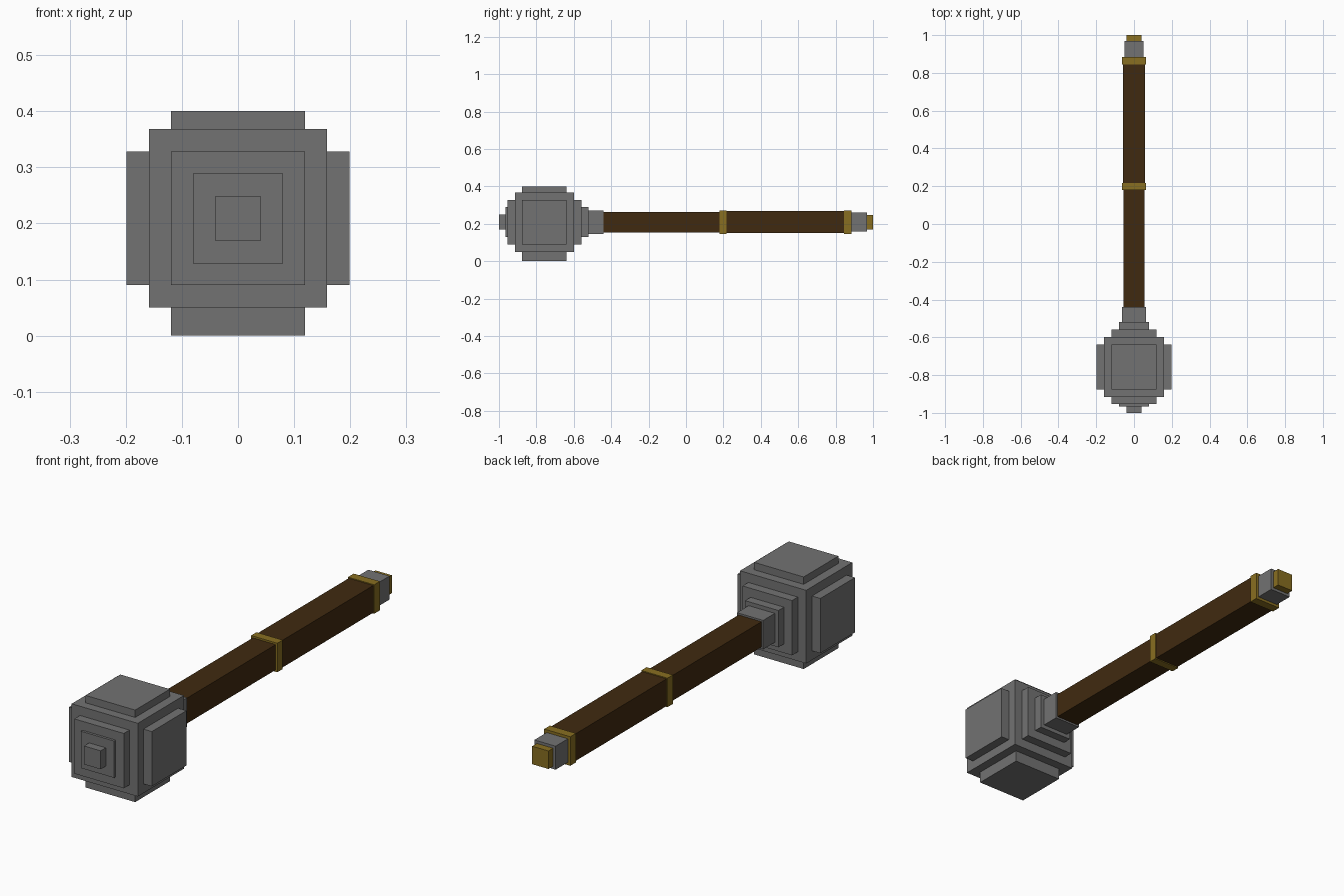
import bpy
from mathutils import Matrix, Vector
import bmesh

if "Cube" in bpy.data.objects:
    bpy.data.objects.remove(bpy.data.objects["Cube"])

AXIS_Z = 0.209  # height of the shaft axis


def material(name, rgb):
    m = bpy.data.materials.new(name)
    m.diffuse_color = (*rgb, 1)
    m.use_nodes = True
    m.node_tree.nodes["Principled BSDF"].inputs["Base Color"].default_value = m.diffuse_color
    return m


iron = material("iron grey", (0.17, 0.17, 0.17))
wood = material("dark brown wood", (0.051, 0.023, 0.005))
brass = material("dull brass", (0.246, 0.156, 0.015))


def box(name, lo, hi, mat):
    """Axis-aligned block between two corners."""
    lo, hi = Vector(lo), Vector(hi)
    bm = bmesh.new()
    bmesh.ops.create_cube(bm, size=1, matrix=Matrix.Diagonal((*(hi - lo), 1)))
    mesh = bpy.data.meshes.new(name)
    bm.to_mesh(mesh)
    bm.free()
    mesh.materials.append(mat)
    ob = bpy.data.objects.new(name, mesh)
    ob.location = (lo + hi) / 2
    bpy.context.collection.objects.link(ob)


# Square blocks strung along the shaft: name, start y, end y, half width, colour
blocks = [
    ("front_nub", -1.0, -0.965, 0.04, iron),
    ("front_plate_small", -0.965, -0.954, 0.08, iron),
    ("front_plate_large", -0.954, -0.915, 0.119, iron),
    ("head_core", -0.915, -0.598, 0.159, iron),
    ("back_plate_large", -0.598, -0.558, 0.119, iron),
    ("back_plate_small", -0.558, -0.52, 0.08, iron),
    ("head_collar", -0.52, -0.44, 0.063, iron),
    ("lower_handle", -0.44, 0.18, 0.055, wood),
    ("middle_band", 0.18, 0.217, 0.063, brass),
    ("upper_handle", 0.217, 0.845, 0.059, wood),
    ("end_band", 0.845, 0.884, 0.063, brass),
    ("pommel_block", 0.884, 0.968, 0.051, iron),
    ("pommel_cap", 0.968, 1.0, 0.039, brass),
]
for name, y0, y1, h, mat in blocks:
    box(name, (-h, y0, AXIS_Z - h), (h, y1, AXIS_Z + h), mat)

# Raised plates on the sides, top and bottom of the head
Y0, Y1, H = -0.876, -0.638, 0.119
box("right_plate", (0.159, Y0, AXIS_Z - H), (0.199, Y1, AXIS_Z + H), iron)
box("left_plate", (-0.199, Y0, AXIS_Z - H), (-0.159, Y1, AXIS_Z + H), iron)
box("top_plate", (-H, Y0, AXIS_Z + 0.159), (H, Y1, 0.4), iron)
box("bottom_plate", (-H, Y0, 0.0), (H, Y1, AXIS_Z - 0.159), iron)
